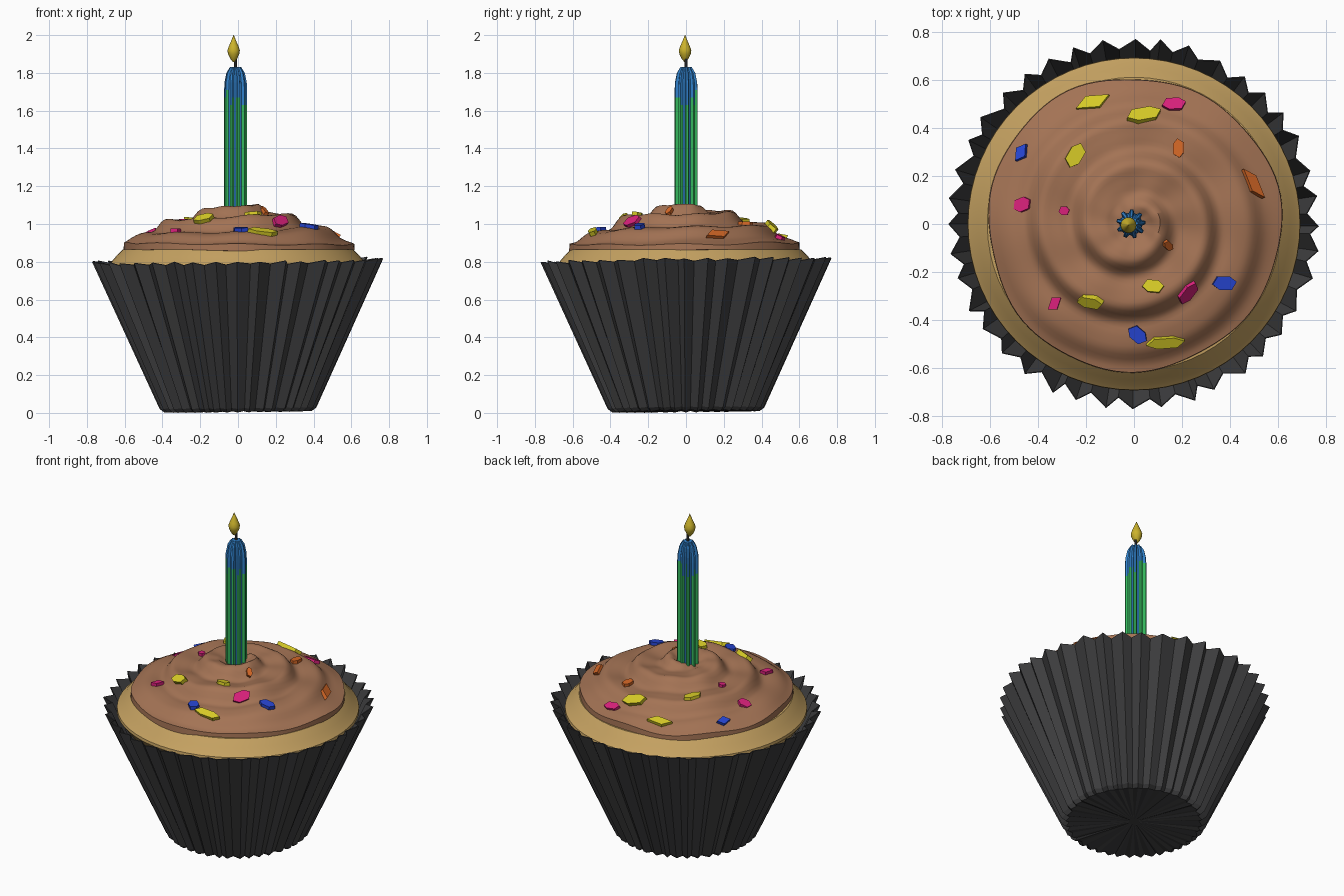
import bpy
import random
from math import sin, cos, tau, atan2, hypot, radians
from mathutils import Vector, Matrix

random.seed(4)
cube = bpy.data.objects.get("Cube")
if cube:
    bpy.data.objects.remove(cube)


def material(name, *rgb):
    m = bpy.data.materials.new(name)
    m.use_nodes = True
    m.diffuse_color = (*rgb, 1)
    m.node_tree.nodes["Principled BSDF"].inputs["Base Color"].default_value = (*rgb, 1)
    return m


paper = material("charcoal paper", .05, .05, .052)
sponge = material("golden sponge", .56, .36, .12)
icing = material("chocolate icing", .37, .172, .09)
wax_blue = material("blue wax", .03, .22, .6)
wax_green = material("green wax", .035, .48, .11)
fire = material("flame gold", .6, .45, .025)
yellow = material("yellow sugar", .68, .6, .02)
pink = material("pink sugar", .7, .015, .2)
blue = material("blue sugar", .02, .06, .65)
orange = material("orange sugar", .68, .14, .02)


def make(name, verts, faces, mats, smooth=None):
    mesh = bpy.data.meshes.new(name)
    mesh.from_pydata(verts, [], faces)
    for m in mats:
        mesh.materials.append(m)
    ob = bpy.data.objects.new(name, mesh)
    bpy.context.collection.objects.link(ob)
    if smooth:
        bpy.ops.object.select_all(action="DESELECT")
        ob.select_set(True)
        bpy.context.view_layer.objects.active = ob
        bpy.ops.object.shade_smooth_by_angle(angle=radians(smooth))
    return ob


def loft(name, rings, mats, smooth=None, cap_end=True):
    """Skin a stack of equal rings, lowest first, and cap the ends."""
    n = len(rings[0])
    verts = [v for ring in rings for v in ring]
    faces = [(k * n + i, k * n + (i + 1) % n, (k + 1) * n + (i + 1) % n, (k + 1) * n + i)
             for k in range(len(rings) - 1) for i in range(n)]
    faces.append(tuple(reversed(range(n))))
    if cap_end:
        faces.append(tuple(range(len(verts) - n, len(verts))))
    return make(name, verts, faces, mats, smooth)


def lathe(name, profile, n, mat, center=(0, 0), smooth=40):
    rings = [[(center[0] + r * cos(tau * i / n), center[1] + r * sin(tau * i / n), z)
              for i in range(n)] for r, z in profile]
    return loft(name, rings, [mat], smooth)


# Pleated paper wrapper, its rim slightly tilted:
# each ring is (peak radius, peak z, valley radius, valley z, tilt)
PLEATS = 40
pleat_rings = [(.03, .015, .03, .015, 0), (.39, .006, .37, .014, .004),
               (.415, .025, .39, .03, .004), (.772, .808, .728, .796, .01)]
jitter = [random.uniform(-1, 1) for _ in range(PLEATS * 2)]
rings = []
for k, (pr, pz, vr, vz, tilt) in enumerate(pleat_rings):
    ring = []
    for i, j in enumerate(jitter):
        a = tau * (i + .3 * j) / len(jitter)
        r, z = (vr, vz) if i % 2 else (pr, pz)
        if k == len(pleat_rings) - 1:
            r, z = r + .007 * j, z + .004 * j
        ring.append((r * cos(a), r * sin(a), z + tilt * (cos(a) + sin(a))))
    rings.append(ring)
wrapper = loft("wrapper", rings, [paper], cap_end=False)
wall = wrapper.modifiers.new("paper thickness", "SOLIDIFY")
wall.thickness = .005

# Sponge
lathe("sponge", [(.5, .5), (.692, .765), (.69, .782), (.67, .8), (.648, .826),
                 (.61, .865), (.4, .88)], 64, sponge)

# Icing: a dome with a spiral ridge that widens clockwise and falls off outward
DOME = [(0, 1.065), (.05, 1.07), (.11, 1.085), (.2, 1.055), (.3, 1.03), (.42, .985),
        (.52, .94), (.58, .905), (.7, .86)]


def icing_height(x, y):
    r, a = hypot(x, y), atan2(y, x)
    for (r0, z0), (r1, z1) in zip(DOME, DOME[1:]):
        if r <= r1:
            base = z0 + (z1 - z0) * (r - r0) / (r1 - r0)
            break
    p = tau * (r - .28) / .19 + a
    fade = min(1, r / .1) * max(0, min(1, (.62 - r) / .2))
    ridge = .023 * cos(p - .5 * cos(p)) * fade
    lumps = .009 * sin(3 * a + 9 * r) * sin(5 * a - 4 * r) * min(1, r / .3)
    return base + ridge + lumps


SEG, STEPS = 96, 34


def icing_edge(a):
    return .608 + .007 * sin(3 * a + 1) + .005 * sin(7 * a)


# The first two rings tuck the rim under, the rest climb to the middle
rings = []
for scale, z in ((.9, .852), (1.003, .862)):
    rings.append([(icing_edge(a) * scale * cos(a), icing_edge(a) * scale * sin(a),
                   z + .004 * sin(5 * a)) for a in (tau * i / SEG for i in range(SEG))])
for k in range(STEPS):
    ring = []
    for i in range(SEG):
        a = tau * i / SEG
        r = icing_edge(a) * (1 - k / STEPS)
        x, y = r * cos(a), r * sin(a)
        ring.append((x, y, icing_height(x, y)))
    rings.append(ring)
loft("icing", rings, [icing], 50)

# Fluted candle: green ridges, blue grooves and a blue tip
CX, CY, FLUTES = -.013, 0, 9
levels = [(1, 1.03), (1, 1.63), (1, 1.67), (1, 1.71), (.97, 1.75), (.8, 1.8), (.5, 1.83)]
# Points of one flute: radius and share of the flute's turn
FLUTE = [(.061, 0), (.061, .3), (.047, .5), (.047, .8)]
rings = [[(CX + s * r * cos(tau * (f + t) / FLUTES), CY + s * r * sin(tau * (f + t) / FLUTES), z)
          for f in range(FLUTES) for r, t in FLUTE] for s, z in levels]
candle = loft("candle", rings, [wax_blue, wax_green])
columns = FLUTES * len(FLUTE)
fade_heights = [random.choice((1.63, 1.67, 1.71)) for _ in range(columns)]
for face in candle.data.polygons:
    column = face.index % columns
    if column % len(FLUTE) != 2 and face.center.z < fade_heights[column]:
        face.material_index = 1

# Wick and flame
lathe("wick", [(.009, 1.81), (.007, 1.88)], 8, paper, (CX, CY))
lathe("flame", [(.004, 1.858), (.018, 1.875), (.03, 1.9), (.033, 1.92), (.026, 1.94),
                (.013, 1.97), (.001, 2)], 16, fire, (CX - .01, CY - .005))

# Sugar sprinkles: outline, x, y, length, width, heading in degrees
HEX = [(-.5, -.1), (-.22, -.5), (.3, -.5), (.5, .1), (.22, .5), (-.3, .5)]
SLANT = [(-.5, -.5), (.2, -.5), (.5, .5), (-.2, .5)]
SPRINKLES = {
    yellow: [(SLANT, -.17, .505, .14, .05, 3), (HEX, .04, .45, .15, .06, 15),
             (HEX, -.245, .285, .11, .06, 60), (HEX, .08, -.26, .09, .05, -5),
             (HEX, -.18, -.32, .11, .05, -5), (HEX, .13, -.49, .16, .045, 3)],
    pink: [(HEX, .165, .495, .1, .05, 5), (HEX, -.46, .08, .08, .055, 20),
           (HEX, -.29, .055, .045, .035, 0), (HEX, .22, -.28, .11, .06, 60),
           (SLANT, -.33, -.33, .055, .05, 0)],
    blue: [(SLANT, -.465, .295, .065, .05, 20), (HEX, .375, -.245, .1, .055, 0),
           (HEX, .015, -.46, .09, .055, -40)],
    orange: [(HEX, .185, .315, .08, .045, 90), (SLANT, .49, .165, .14, .05, -70),
             (HEX, .135, -.085, .06, .03, -40)],
}
for mat, items in SPRINKLES.items():
    for n, (outline, x, y, length, width, heading) in enumerate(items, 1):
        # Tilt each sprinkle to lie on the icing
        d = .04
        dx = (icing_height(x + d, y) - icing_height(x - d, y)) / (2 * d)
        dy = (icing_height(x, y + d) - icing_height(x, y - d)) / (2 * d)
        tilt = Vector((0, 0, 1)).rotation_difference(Vector((-dx, -dy, 1)))
        ob = loft(f"{mat.name} sprinkle {n}",
                  [[(u * length, v * width, h) for u, v in outline] for h in (-.01, .018)],
                  [mat])
        ob.matrix_world = (Matrix.Translation((x, y, icing_height(x, y)))
                           @ tilt.to_matrix().to_4x4()
                           @ Matrix.Rotation(radians(heading), 4, "Z"))
